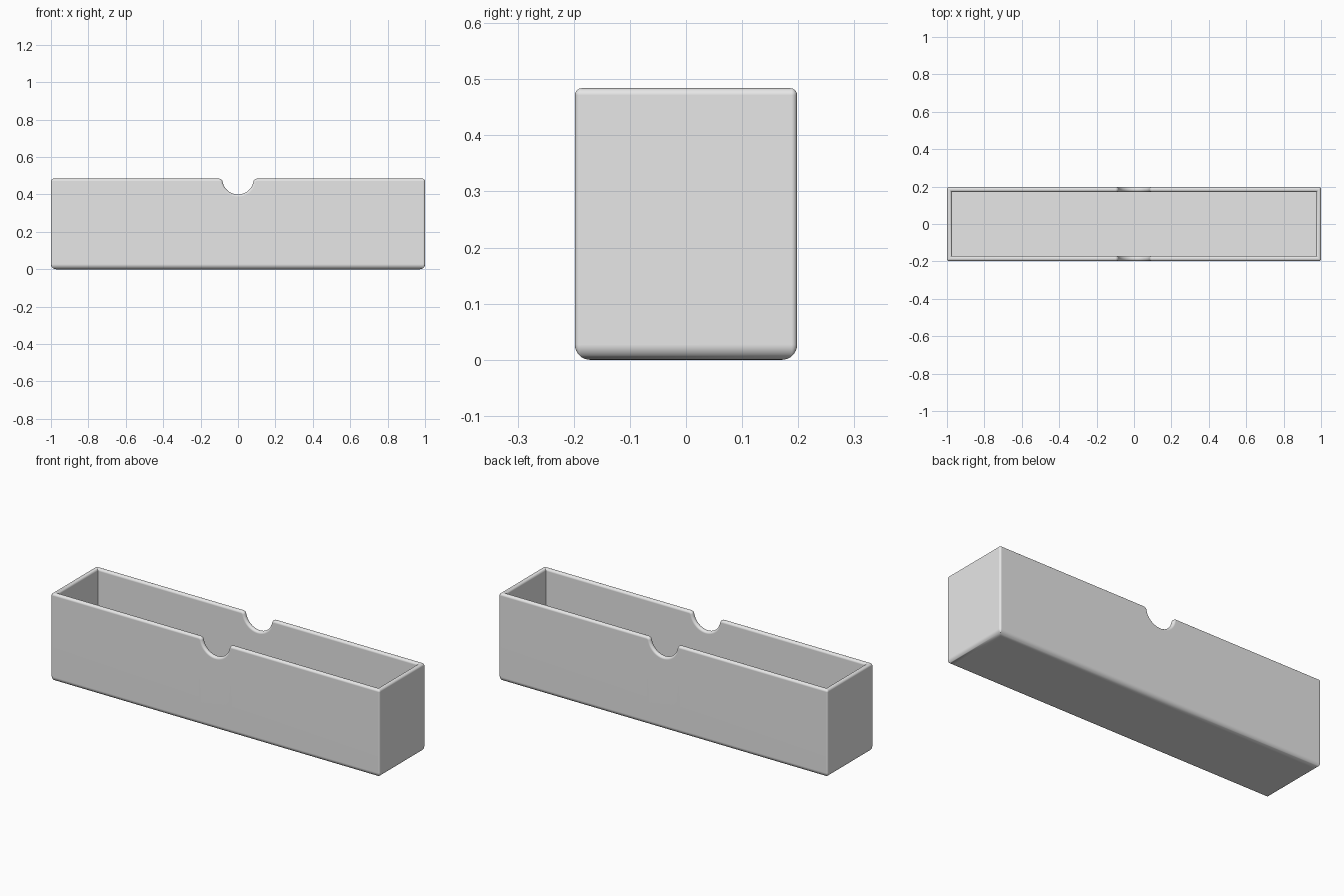
import bpy, bmesh
from math import sin, cos, pi, sqrt, radians

cube = bpy.data.objects.get("Cube")
if cube:
    bpy.data.objects.remove(cube, do_unlink=True)

# Main dimensions
LENGTH, DEPTH, HEIGHT = 2.0, 0.396, 0.484
WALL, FLOOR = 0.027, 0.027
CORNER, BASE_ROUND, RIM_ROUND = 0.01, 0.027, 0.0125
NOTCH, LIP = 0.084, 0.018
STEPS = 8


def notch_profile():
    """Rim points (x, z, normal x, normal z) along a long side, left to right."""
    cx = sqrt((NOTCH + LIP) ** 2 - LIP ** 2)
    cz = HEIGHT - LIP
    tilt = pi / 2 - math_angle(cx, LIP)
    right = []
    # Scooped half of the finger notch
    for i in range(15):
        a = tilt * i / 14
        right.append((NOTCH * sin(a), HEIGHT - NOTCH * cos(a), -sin(a), cos(a)))
    # Rounded lip
    for i in range(1, STEPS + 1):
        a = tilt * (1 - i / STEPS)
        right.append((cx - LIP * sin(a), cz + LIP * cos(a), -sin(a), cos(a)))
    left = [(-x, z, -nx, nz) for x, z, nx, nz in right[:0:-1]]
    return left + right


def math_angle(run, drop):
    from math import atan2
    return atan2(drop, run)


PROFILE = notch_profile()


def ring(inset, drop=0.0, level=None):
    """Closed loop round the box, inset from its sides, following the rim or level."""
    r = max(CORNER - inset, 0.0)
    hx, hy = LENGTH / 2 - inset, DEPTH / 2 - inset
    half = []
    for x, z, nx, nz in PROFILE:
        if level is None:
            half.append((x - nx * drop, -hy, z - nz * drop))
        else:
            half.append((x, -hy, level))
    z = HEIGHT - drop if level is None else level
    for side, start in ((-1, -pi / 2), (1, 0)):
        for i in range(6):
            a = start + pi / 2 * i / 5
            half.append((hx - r + r * cos(a), side * (hy - r) + r * sin(a), z))
    return half + [(-x, -y, z) for x, y, z in half]


# Cross-section of the wall, from underside over the rim to the inner floor
rings = []
for i in range(STEPS + 1):
    a = pi / 2 * i / STEPS
    rings.append(ring(BASE_ROUND * (1 - sin(a)), level=BASE_ROUND * (1 - cos(a))))
for i in range(STEPS + 1):
    a = pi / 2 * i / STEPS
    rings.append(ring(RIM_ROUND * (1 - cos(a)), RIM_ROUND * (1 - sin(a))))
for i in range(STEPS + 1):
    a = pi / 2 * i / STEPS
    rings.append(ring(WALL - RIM_ROUND * (1 - sin(a)), RIM_ROUND * (1 - cos(a))))
rings.append(ring(WALL, level=FLOOR))

# Skin the rings and close the underside and floor
bm = bmesh.new()
loops = [[bm.verts.new(p) for p in points] for points in rings]
for lower, upper in zip(loops, loops[1:]):
    for i in range(len(lower)):
        j = (i + 1) % len(lower)
        bm.faces.new((lower[i], lower[j], upper[j], upper[i]))
bm.faces.new(loops[0][::-1])
bm.faces.new(loops[-1])
bmesh.ops.remove_doubles(bm, verts=bm.verts, dist=0.00002)
bmesh.ops.recalc_face_normals(bm, faces=bm.faces)
mesh = bpy.data.meshes.new("open_box")
bm.to_mesh(mesh)
bm.free()

box = bpy.data.objects.new("open_box", mesh)
bpy.context.collection.objects.link(box)

# Plain grey material
grey = bpy.data.materials.new("light_grey")
grey.use_nodes = True
colour = (0.8, 0.8, 0.8, 1.0)
grey.diffuse_color = colour
grey.node_tree.nodes["Principled BSDF"].inputs["Base Color"].default_value = colour
mesh.materials.append(grey)

# Smooth rounded edges, flat walls
bpy.ops.object.select_all(action="DESELECT")
box.select_set(True)
bpy.context.view_layer.objects.active = box
bpy.ops.object.shade_smooth_by_angle(angle=radians(35))
weighted = box.modifiers.new("flat_walls", "WEIGHTED_NORMAL")
weighted.keep_sharp = True
